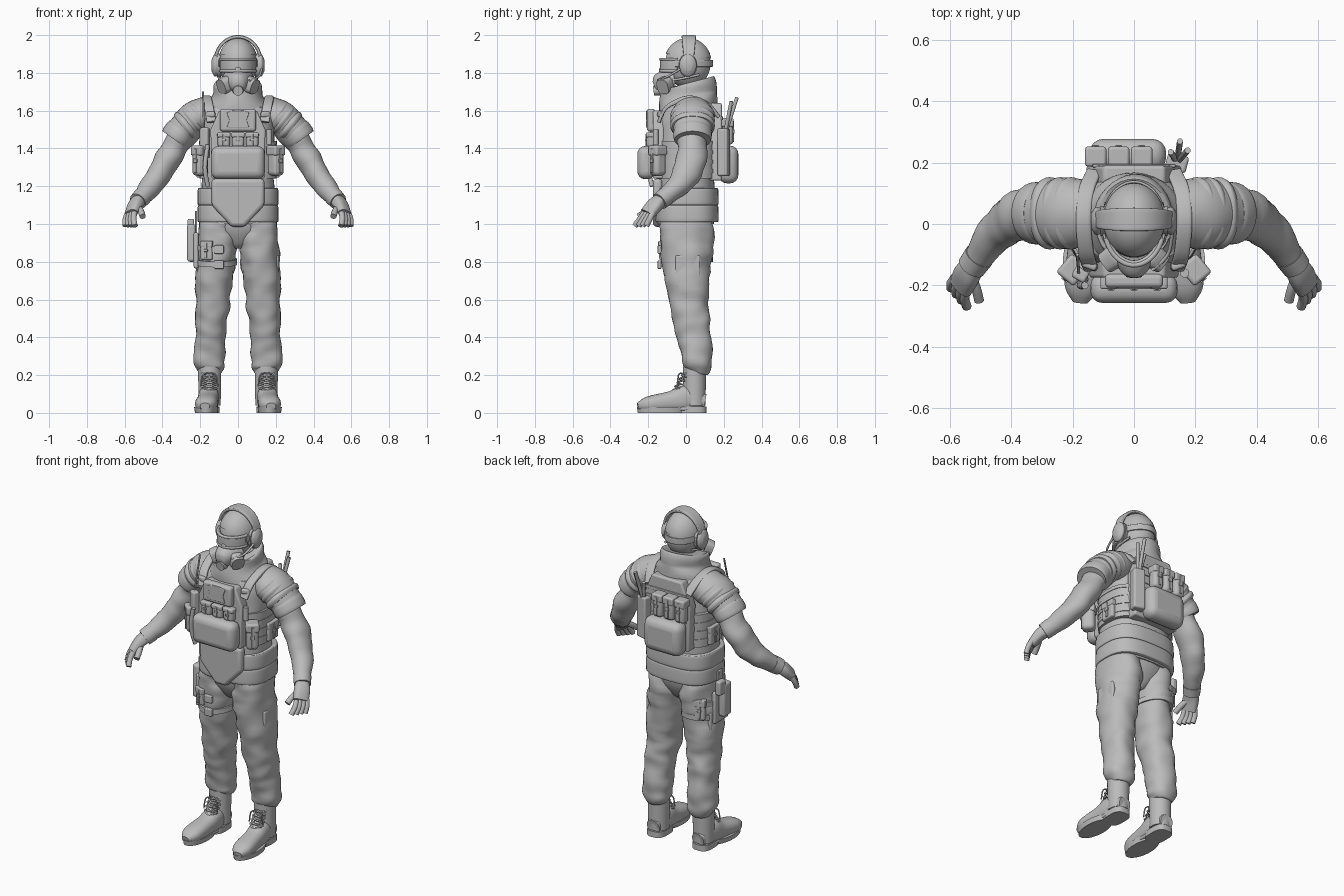
import bpy, bmesh, math
from mathutils import Vector, Matrix, noise

if "Cube" in bpy.data.objects:
    bpy.data.objects.remove(bpy.data.objects["Cube"])

X, Y, Z = Vector((1, 0, 0)), Vector((0, 1, 0)), Vector((0, 0, 1))
grey = bpy.data.materials.new("plain grey")
grey.use_nodes = True
grey.diffuse_color = (.5, .5, .5, 1)
grey.node_tree.nodes["Principled BSDF"].inputs["Base Color"].default_value = grey.diffuse_color
parts = []


def finish(name, bm, bevel=0):
    """Turn a bmesh into a finished object, with an optional rounded edge."""
    bmesh.ops.recalc_face_normals(bm, faces=bm.faces)
    mesh = bpy.data.meshes.new(name)
    bm.to_mesh(mesh)
    bm.free()
    mesh.materials.append(grey)
    obj = bpy.data.objects.new(name, mesh)
    bpy.context.collection.objects.link(obj)
    if bevel:
        modifier = obj.modifiers.new("rounded_edges", 'BEVEL')
        modifier.width, modifier.segments = bevel, 4
    parts.append(obj)


def at(x=0, y=0, z=0, wide=.05, deep=None):
    """One cross-section: its centre and its two half sizes."""
    return x, y, z, wide, deep or wide


def spline(keys, steps):
    """Smooth a list of cross-sections with a Catmull-Rom curve."""
    rows, last = [], len(keys) - 1
    for i in range(last):
        near = keys[max(i - 1, 0)], keys[i], keys[i + 1], keys[min(i + 2, last)]
        for t in (step / steps for step in range(steps)):
            rows.append([b + t * (c - a + t * (2*a - 5*b + 4*c - d + t * (3*b - a - 3*c + d))) / 2
                         for a, b, c, d in zip(*near)])
    return rows + [list(keys[-1])]


def loft(name, *keys, power=2, side=1, axis=X, seg=32, steps=5, folds=0, shear=0):
    """Skin rounded cross-sections along a path; the half width lies along the axis."""
    rows = spline(keys, steps)
    centres = [Vector(row[:3]) for row in rows]
    bm, rings = bmesh.new(), []
    for i, (*_, wide, deep) in enumerate(rows):
        along = (centres[min(i + 1, len(rows) - 1)] - centres[max(i - 1, 0)]).normalized()
        u = (axis - along * axis.dot(along)).normalized()
        v = along.cross(u)
        ring = []
        for k in range(seg):
            c, s = math.cos(math.tau * k / seg), math.sin(math.tau * k / seg)
            p = u * math.copysign(abs(c) ** (2 / power), c) * wide
            p += v * math.copysign(abs(s) ** (2 / power), s) * deep
            p *= 1 + folds * noise.noise(centres[i] * 16 + p * 9)
            p += centres[i]
            ring.append(bm.verts.new((p.x * side, p.y, p.z + shear * p.y)))
        rings.append(ring)
    for low, high in zip(rings, rings[1:]):
        for k in range(seg):
            bm.faces.new((low[k - 1], low[k], high[k], high[k - 1]))
    bm.faces.new(rings[0])
    bm.faces.new(rings[-1])
    finish(name, bm)


def rod(name, radius, *points, side=1, axis=X):
    loft(name, *[(*p, radius, radius) for p in points], side=side, axis=axis, seg=10)


def box(name, x=0, y=0, z=0, wide=.1, deep=.05, tall=.1, bevel=.01, turn=0):
    bm = bmesh.new()
    place = Matrix.Translation((x, y, z)) @ Matrix.Rotation(math.radians(turn), 4, 'Z')
    bmesh.ops.create_cube(bm, size=1, matrix=place @ Matrix.Diagonal((wide, deep, tall, 1)))
    finish(name, bm, bevel)


def pouch(name, x, y, z, wide=.065, deep=.05, tall=.1, turn=0):
    """Rounded pouch with a flap, a strap and a buckle on its outer face."""
    angle, soft = math.radians(turn), min(wide, deep) / 3
    out_x, out_y = math.sin(angle) * deep / 2, -math.cos(angle) * deep / 2
    box(name, x, y, z, wide, deep, tall, soft, turn)
    box(name + "_flap", x, y, z + tall / 3, wide + .005, deep + .005, tall / 3, soft / 2, turn)
    box(name + "_strap", x + out_x, y + out_y, z, wide / 5, .01, tall * .8, .003, turn)
    box(name + "_buckle", x + out_x, y + out_y, z, wide / 3, .015, tall / 7, .003, turn)


def plate(name, *half, y, thick, bevel=.01):
    """Mirror a half outline (x, z) and give it thickness."""
    bm = bmesh.new()
    outline = list(half) + [(-x, z) for x, z in reversed(half)]
    face = bm.faces.new([bm.verts.new((x, y, z)) for x, z in outline])
    made = bmesh.ops.extrude_face_region(bm, geom=[face])["geom"]
    bmesh.ops.translate(bm, vec=Y * thick, verts=[g for g in made if isinstance(g, bmesh.types.BMVert)])
    finish(name, bm, bevel)


def ball(name, centre, radii, floor):
    """Ellipsoid kept only above a tilted floor."""
    bm = bmesh.new()
    place = Matrix.Translation(centre) @ Matrix.Diagonal((*radii, 1))
    bmesh.ops.create_uvsphere(bm, u_segments=40, v_segments=24, radius=1, matrix=place)
    everything = bm.verts[:] + bm.edges[:] + bm.faces[:]
    bmesh.ops.bisect_plane(bm, geom=everything, clear_inner=True, plane_co=Z * floor, plane_no=(0, .1, 1))
    finish(name, bm)


def around(start, end, z, wide, deep, grow=0):
    """Cross-sections round the head; zero degrees faces the front."""
    for i in range(13):
        a = math.radians(start + (end - start) * i / 12)
        yield at((.092 + grow) * math.sin(a), -(.128 + grow) * math.cos(a), z, wide, deep)


# Head, cap and collar
ball("head", centre=(0, .01, 1.85), radii=(.1, .12, .13), floor=1.7)
ball("cap", centre=(0, .01, 1.855), radii=(.104, .125, .13), floor=1.89)
loft("collar", at(y=.01, z=1.57, wide=.185, deep=.155), at(y=.01, z=1.63, wide=.165, deep=.155),
     at(y=.01, z=1.68, wide=.132, deep=.15), at(y=.015, z=1.73, wide=.127, deep=.145),
     at(y=.015, z=1.745, wide=.115, deep=.13), shear=.2, folds=.05)

# Goggles and respirator
loft("goggle_lens", *around(-70, 70, z=1.84, wide=.036, deep=.01), axis=Z, power=4)
for z in (1.81, 1.872):
    loft("goggle_rim", *around(-70, 70, z=z, wide=.008, deep=.008, grow=.006), axis=Z)
loft("goggle_strap", *around(65, 295, z=1.85, wide=.018, deep=.005, grow=.01), axis=Z, power=5)
box("nose_bridge", y=-.132, z=1.81, wide=.03, deep=.02, tall=.04)
loft("mask", at(y=-.06, z=1.76, wide=.085, deep=.07), at(y=-.12, z=1.75, wide=.062, deep=.06),
     at(y=-.155, z=1.735, wide=.04, deep=.045), at(y=-.168, z=1.73, wide=.025))
loft("mask_valve", at(y=-.14, z=1.71, wide=.03), at(y=-.172, z=1.705, wide=.026))
rod("microphone", .006, (.125, -.03, 1.82), (.11, -.1, 1.78), (.06, -.15, 1.76), axis=Z)

# Headset
band = [math.radians(15 * i) for i in range(13)]
loft("headset_band", *[at(.12 * math.cos(a), .015, 1.86 + .131 * math.sin(a), wide=.025 + .013 * math.sin(a), deep=.009)
                       for a in band], axis=Y, power=5)
for s in (-1, 1):
    loft("mask_filter", at(x=.045, y=-.09, z=1.75, wide=.035), at(x=.055, y=-.1, z=1.742, wide=.044, deep=.04),
         at(x=.09, y=-.125, z=1.725, wide=.04, deep=.036), side=s, axis=Z, power=3)
    rod("mask_strap", .007, (.07, -.08, 1.76), (.1, -.02, 1.77), (.09, .07, 1.79), side=s, axis=Z)
    loft("ear_cushion", at(x=.09, y=.01, z=1.84, wide=.046, deep=.06), at(x=.11, y=.01, z=1.84, wide=.05, deep=.064),
         side=s, axis=Y)
    loft("ear_cup", at(x=.108, y=.01, z=1.84, wide=.042, deep=.056), at(x=.125, y=.01, z=1.84, wide=.045, deep=.058),
         at(x=.14, y=.01, z=1.84, wide=.025, deep=.03), side=s, axis=Y)

# Torso, waist armour and plates
loft("torso", at(z=1, wide=.2, deep=.15), at(z=1.25, wide=.19, deep=.15), at(z=1.4, wide=.195, deep=.155),
     at(z=1.52, wide=.19, deep=.15), at(y=.02, z=1.6, wide=.18, deep=.14), at(y=.02, z=1.66, wide=.13, deep=.12),
     power=2.6, folds=.03)
loft("pelvis", at(z=1.06, wide=.205, deep=.15), at(z=.97, wide=.195, deep=.135), at(z=.9, wide=.1, deep=.1),
     at(z=.87, wide=.04, deep=.07))
for z in (1.055, 1.145):
    loft("waist_band", *[at(y=.005, z=z + rise, wide=.207 + puff, deep=.16 + puff)
         for rise, puff in ((-.045, 0), (-.035, .008), (.035, .006), (.045, 0))], power=2.8)
loft("cummerbund", *[at(y=.01, z=z, wide=.204, deep=.158) for z in (1.24, 1.43)], power=2.8)
for row in range(4):
    z = 1.28 + row * .05
    loft("webbing", *[at(y=.01, z=z + rise, wide=.207, deep=.162) for rise in (-.01, .01)], power=2.8)
    box("back_webbing", y=.19, z=z + .13, wide=.27, deep=.01, tall=.02, bevel=.002)
plate("front_plate", (.14, 1.24), (.145, 1.5), (.1, 1.6), y=-.175, thick=.06)
plate("back_plate", (.15, 1.23), (.155, 1.5), (.1, 1.64), y=.125, thick=.065)
plate("groin_plate", (.14, 1.24), (.14, 1.1), (.035, .985), y=-.175, thick=.05, bevel=.02)

# Chest, belly and flank pouches
box("chest_pouch", y=-.185, z=1.55, wide=.19, deep=.045, tall=.12, bevel=.015)
plate("chest_patch", (.06, 1.51), (.045, 1.55), (.06, 1.59), (.03, 1.6), y=-.212, thick=.02, bevel=.004)
for column in (-1, 0, 1):
    pouch("magazine", x=column * .075, y=-.185, z=1.445, tall=.08)
    pouch("back_pouch", x=column * .075 - .05, y=.22, z=1.49, deep=.06, tall=.14, turn=180)
box("belly_bag", y=-.21, z=1.325, wide=.285, deep=.095, tall=.175, bevel=.04)
for s in (-1, 1):
    pouch("corner_pouch", x=s * .2, y=-.15, z=1.335, wide=.07, deep=.075, tall=.16, turn=s * 40)
    pouch("flank_pouch", x=s * .205, y=.03, z=1.3, wide=.09, deep=.03, tall=.11, turn=s * 90)
    loft("shoulder_strap", at(x=.14, y=-.145, z=1.54, wide=.025, deep=.01), at(x=.155, y=-.1, z=1.62, wide=.025, deep=.01),
         at(x=.165, y=.01, z=1.665, wide=.025, deep=.015), at(x=.155, y=.11, z=1.64, wide=.025, deep=.01),
         at(x=.13, y=.17, z=1.57, wide=.025, deep=.01), side=s, power=4)
    box("strap_buckle", x=s * .145, y=-.135, z=1.58, wide=.05, deep=.025, tall=.03, turn=s * 20)
box("radio", x=-.175, y=-.165, z=1.43, wide=.05, deep=.04, tall=.16, turn=-30)
rod("antenna", .005, (-.18, -.16, 1.5), (-.185, -.1, 1.7))
rod("hose", .012, (-.16, -.2, 1.42), (-.175, -.2, 1.3), (-.16, -.18, 1.2))
rod("torch", .015, (.165, -.16, 1.42), (.165, -.16, 1.5))

# Back bag and tools
box("back_bag", x=-.02, y=.225, z=1.315, wide=.25, deep=.105, tall=.2, bevel=.045)
box("tool_sheath", x=.14, y=.2, z=1.38, wide=.07, deep=.055, tall=.25, turn=-15)
for tip in ((.12, .235, 1.6), (.15, .27, 1.67), (.175, .24, 1.65)):
    rod("tool_handle", .01, (.14, .2, 1.45), tip)

for s in (-1, 1):
    # Arms with padded short sleeves
    loft("arm", at(x=.2, y=.03, z=1.57, wide=.09, deep=.08), at(x=.3, y=.03, z=1.46, wide=.08, deep=.07),
         at(x=.36, y=.03, z=1.36, wide=.08, deep=.068), at(x=.42, z=1.26, wide=.072, deep=.062),
         at(x=.48, y=-.07, z=1.18, wide=.055), at(x=.525, y=-.13, z=1.13, wide=.042), side=s, axis=Y, folds=.14)
    loft("wrist_cuff", at(x=.505, y=-.105, z=1.147, wide=.05), at(x=.53, y=-.14, z=1.12, wide=.047), side=s, axis=Y)
    loft("sleeve", at(x=.13, y=.03, z=1.585, wide=.1, deep=.09), at(x=.18, y=.035, z=1.575, wide=.115, deep=.095),
         at(x=.24, y=.035, z=1.55, wide=.115, deep=.09), at(x=.325, y=.035, z=1.46, wide=.093, deep=.08),
         side=s, axis=Y, folds=.04)
    for x, z in ((.205, 1.572), (.24, 1.55), (.275, 1.52)):
        loft("sleeve_pad", *[at(x + d, .035, z - d * .8, wide=.118 - d * d * 40, deep=.09 - d * d * 40)
             for d in (-.015, 0, .015)], side=s, axis=Y, power=2.2)
    loft("sleeve_cuff", *[at(.315 + d, .035, 1.473 - d * 1.4, wide=.106 - abs(d) / 2, deep=.09 - abs(d) / 2)
         for d in (-.02, -.01, .01, .02)], side=s, axis=Y)
    # Gloved hands
    loft("palm", at(x=.52, y=-.13, z=1.13, wide=.035), at(x=.545, y=-.165, z=1.1, wide=.045, deep=.032),
         at(x=.565, y=-.205, z=1.055, wide=.043, deep=.024), side=s, axis=X + Y * 2, power=2.6)
    for i in range(4):
        base, tip = Vector((.548 + i * .012, -.22 + i * .015, 1.06)), Vector((.545 + i * .017, -.27 + i * .02, .99))
        rod("finger", .0155, base, (base + tip) / 2 + X * .006, tip, side=s, axis=Y)
    rod("thumb", .0165, (.535, -.16, 1.1), (.515, -.21, 1.07), (.505, -.25, 1.04), side=s, axis=Z)
    # Trousers
    loft("trouser_leg", at(x=.1, z=1.04, wide=.1, deep=.145), at(x=.11, z=.9, wide=.107, deep=.14),
         at(x=.13, y=.01, z=.65, wide=.094, deep=.112), at(x=.14, y=.025, z=.5, wide=.084, deep=.097),
         at(x=.146, y=.045, z=.4, wide=.08, deep=.088), at(x=.15, y=.06, z=.26, wide=.083, deep=.077),
         at(x=.15, y=.055, z=.21, wide=.06), side=s, power=2.2, folds=.14, steps=8)
    box("thigh_pocket", x=s * .205, y=.01, z=.75, wide=.025, deep=.13, tall=.17)
    # Boots
    loft("boot_shaft", at(x=.15, y=.045, z=.04, wide=.058), at(x=.15, y=.045, z=.245, wide=.062), side=s)
    loft("boot_foot", at(x=.15, y=.1, z=.06, wide=.04), at(x=.155, z=.075, wide=.055, deep=.07),
         at(x=.16, y=-.08, z=.06, wide=.056, deep=.055), at(x=.17, y=-.2, z=.045, wide=.057, deep=.042),
         at(x=.175, y=-.255, z=.035, wide=.025, deep=.018), side=s, power=2.4)
    loft("boot_sole", at(x=.168, y=-.13, wide=.06, deep=.125), at(x=.168, y=-.13, z=.03, wide=.064, deep=.13), side=s)
    loft("boot_heel", *[at(x=.152, y=.03, z=z, wide=.055, deep=.078) for z in (0, .035)], side=s, power=3)
    box("boot_arch", x=s * .158, y=-.04, z=.022, wide=.1, deep=.12, tall=.022)
    for d in (-1, 1):
        for i in range(6):
            knot = Vector((.152, -.07 + .012 * i, .12 + .02 * i))
            reach = X * d * .04 + Z * .01
            rod("boot_lace", .005, knot - reach + Y * .026, knot, knot + reach + Y * .026, side=s, axis=Z)
        rod("lace_end", .004, (.152, -.022, .21), (.152 + d * .035, -.04, .2), (.152 + d * .045, -.045, .14), side=s, axis=Y)

# Thigh holster on the right leg
for z in (.8, .88):
    loft("leg_strap", *[at(x=-.116, z=z + rise, wide=.112, deep=.142) for rise in (-.015, .015)], shear=.1)
    box("strap_clip", x=-.1, y=-.14, z=z - .015, wide=.05, deep=.02, tall=.045, bevel=.005)
box("holster_panel", x=-.222, y=-.01, z=.86, wide=.025, deep=.13, tall=.19)
box("holster", x=-.247, y=-.02, z=.9, wide=.045, deep=.075, tall=.2, bevel=.015)
box("pistol_grip", x=-.25, y=.025, z=.985, wide=.035, deep=.06, tall=.085)
box("holster_belt", x=-.222, y=-.01, z=1, wide=.012, deep=.045, tall=.14, bevel=.004)
pouch("leg_pouch", x=-.165, y=-.12, z=.86, deep=.03, turn=-20)
pouch("rear_leg_pouch", x=-.17, y=.11, z=.86, deep=.03, tall=.12, turn=200)

bpy.ops.object.select_all(action='DESELECT')
for obj in parts:
    obj.select_set(True)
bpy.context.view_layer.objects.active = parts[0]
bpy.ops.object.shade_smooth_by_angle(angle=math.radians(40))
